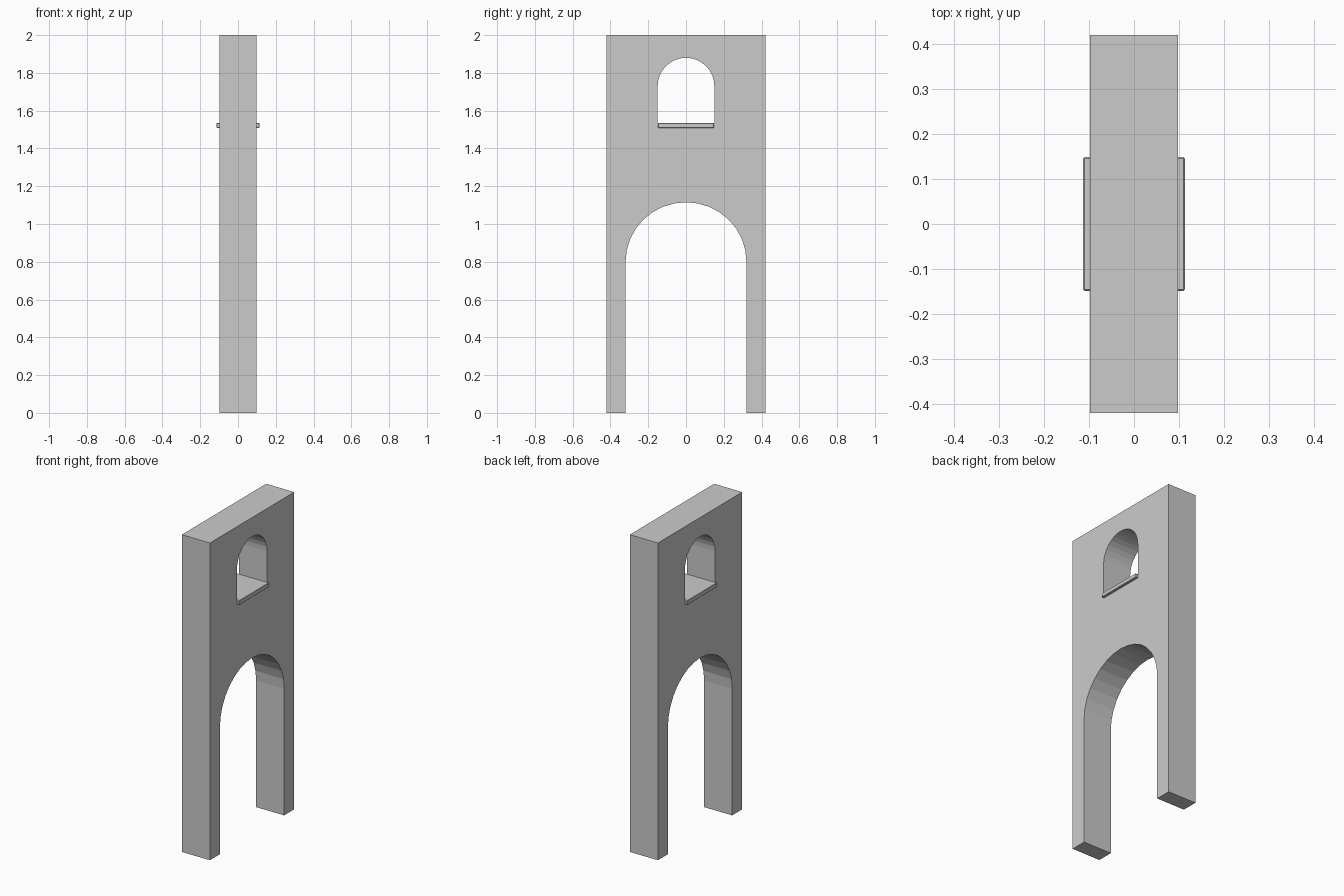
import bpy, bmesh
from math import sin, cos, asin, acos, pi

if "Cube" in bpy.data.objects:
    bpy.data.objects.remove(bpy.data.objects["Cube"])

T = 0.098                      # half thickness of the wall
W, IN = 0.42, 0.32             # outer and inner half widths
SPRING, R_TRIM = 0.80, 0.365   # main arch spring line, trim radius
SILL_Z = 1.51


def material(name, v):
    m = bpy.data.materials.new(name)
    m.diffuse_color = (v, v, v, 1)
    m.use_nodes = True
    m.node_tree.nodes["Principled BSDF"].inputs["Base Color"].default_value = m.diffuse_color
    return m


def arc(r, rz, cz, a0, a1, n):
    """Arc points (y, z), angle measured from the horizontal."""
    return [(r * cos(a0 + (a1 - a0) * i / n), cz + rz * sin(a0 + (a1 - a0) * i / n))
            for i in range(n + 1)]


# Half profiles: pier with arch trim, and the upper panel around the window
trim = arc(R_TRIM, R_TRIM, SPRING, pi / 2, acos(IN / R_TRIM), 6)
frame = ([(W, 0), (IN, 0)] + arc(IN, 0.315, SPRING, 0, pi / 2, 8)
         + trim + [(IN, 2), (W, 2)])
panel = (trim + [(IN, 2), (0, 2)]
         + arc(0.15, 0.15, 1.73, pi / 2, 0, 8) + [(0.15, SILL_Z), (0, SILL_Z)])

# Wall: both halves on both sides, joined by the outline, arch and window reveals
bm = bmesh.new()
cache = {}


def vert(x, y, z):
    key = (x, round(y, 4) + 0.0, round(z, 4))
    if key not in cache:
        cache[key] = bm.verts.new(key)
    return cache[key]


for s in (1, -1):
    for index, prof in enumerate((frame, panel)):
        for x in (-T, T):
            bm.faces.new([vert(x, s * y, z) for y, z in prof]).material_index = index

rim = [e for e in bm.edges if e.is_boundary and e.verts[0].co.x > 0]
for a, b in [tuple(e.verts) for e in rim]:
    bm.faces.new((a, b, vert(-T, b.co.y, b.co.z), vert(-T, a.co.y, a.co.z)))
bmesh.ops.recalc_face_normals(bm, faces=bm.faces)
mesh = bpy.data.meshes.new("arched_wall")
bm.to_mesh(mesh)
bm.free()
mesh.materials.append(material("light_stone", 0.8))
mesh.materials.append(material("dark_stone", 0.6))
wall = bpy.data.objects.new("arched_wall", mesh)
bpy.context.collection.objects.link(wall)

# Window sill running through the opening
bpy.ops.mesh.primitive_cube_add(size=1, location=(0, 0, SILL_Z + 0.0125))
sill = bpy.context.object
sill.name = "window_sill"
sill.scale = (0.226, 0.298, 0.027)
bpy.ops.object.transform_apply(location=False, rotation=False, scale=True)
bev = sill.modifiers.new("soft_edges", 'BEVEL')
bev.width = 0.003
bev.segments = 1
